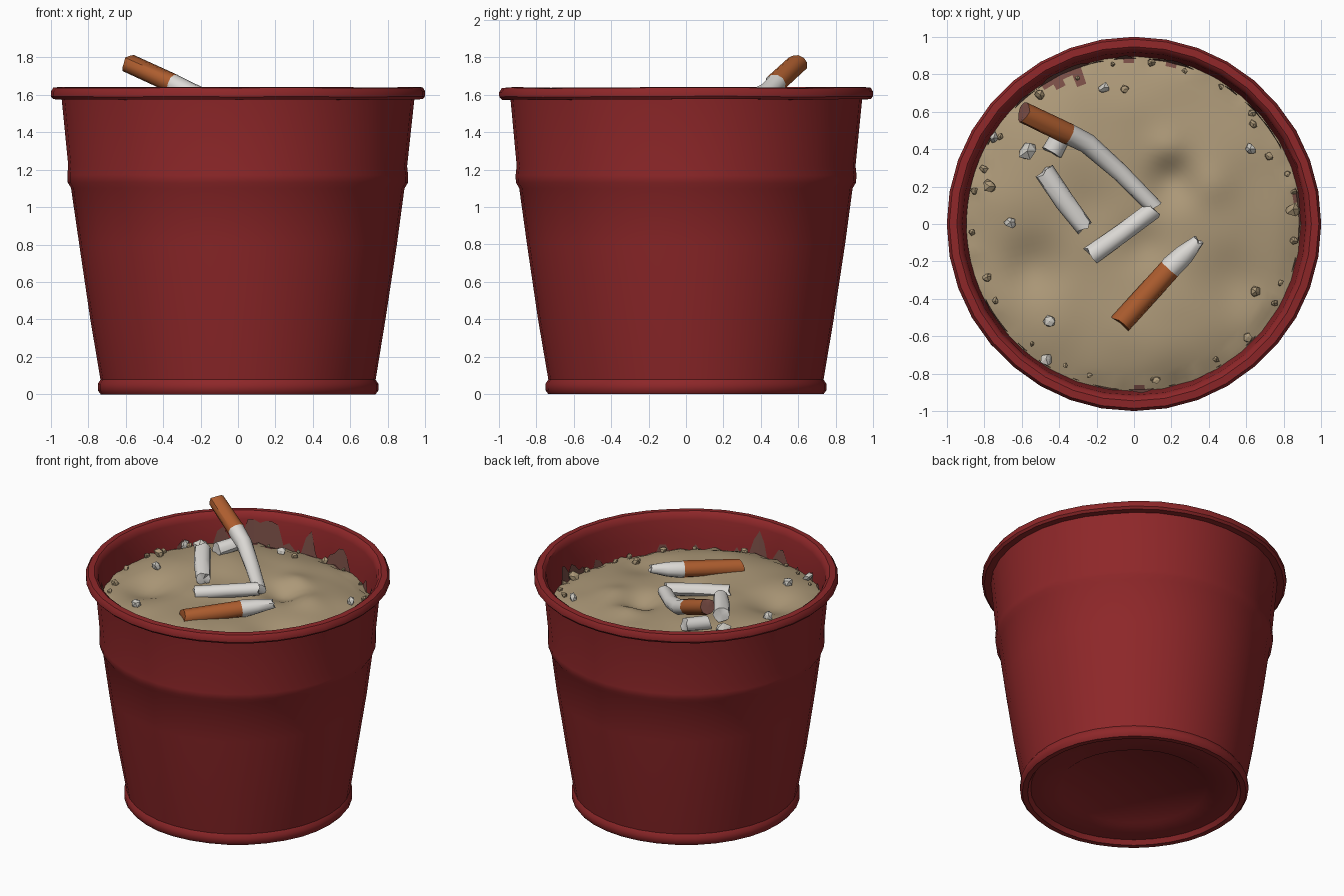
import bpy, bmesh, math, random
from mathutils import Vector, noise

random.seed(4)
if "Cube" in bpy.data.objects:
    bpy.data.objects.remove(bpy.data.objects["Cube"])


def material(name, r, g, b):
    m = bpy.data.materials.new(name)
    m.use_nodes = True
    m.diffuse_color = (r, g, b, 1)
    m.node_tree.nodes["Principled BSDF"].inputs["Base Color"].default_value = (r, g, b, 1)
    return m


RED = material("red plastic", .27, .02, .022)
SAND = material("sand", .42, .32, .19)
DUST = material("reddish dust", .19, .075, .06)
PAPER = material("white paper", .72, .70, .67)
FILTER = material("orange filter", .42, .11, .028)
TIP = material("stained filter end", .2, .075, .06)
GRIT = material("pale grit", .62, .60, .55)


def finish(name, bm, mats, angle=40):
    me = bpy.data.meshes.new(name)
    bm.to_mesh(me)
    bm.free()
    for m in mats:
        me.materials.append(m)
    ob = bpy.data.objects.new(name, me)
    bpy.context.collection.objects.link(ob)
    if angle:
        bpy.ops.object.select_all(action="DESELECT")
        ob.select_set(True)
        bpy.context.view_layer.objects.active = ob
        bpy.ops.object.shade_smooth_by_angle(angle=math.radians(angle))
    return ob


def bridge(bm, a, b, mat=0):
    n = len(a)
    faces = [bm.faces.new((a[i], a[(i + 1) % n], b[(i + 1) % n], b[i])) for i in range(n)]
    for f in faces:
        f.material_index = mat
    return faces


def polar(r, a, z):
    return Vector((r * math.cos(a), r * math.sin(a), z))


# Bucket: one turned profile from the recessed base, over the rim, down the inside
profile = [(.48, .045), (.5, .03), (.68, .03), (.7, 0), (.735, 0), (.75, .02), (.75, .055),
           (.735, .078), (.79, .4), (.85, .8), (.89, 1.1), (.908, 1.13), (.91, 1.17),
           (.905, 1.22), (.94, 1.575), (.985, 1.575), (1, 1.59), (1, 1.615), (.985, 1.637),
           (.945, 1.64), (.925, 1.625), (.915, 1.59), (.9, 1.45), (.88, 1.25)]
SIDES = 36
bm = bmesh.new()
rings = []
for r, z in profile:
    ring = []
    for i in range(SIDES):
        a = math.tau * i / SIDES
        dent = .005 * noise.noise(polar(2.5, a, z * 4))
        ring.append(bm.verts.new(polar(min(r + dent, 1), a, max(z + dent * (z > .1), 0))))
    rings.append(ring)
for low, high in zip(rings, rings[1:]):
    bridge(bm, low, high)
bm.faces.new(rings[0][::-1])
finish("bucket", bm, [RED], 38)

# Sand: a low mound with soft hollows and humps (x, y, width, height)
bumps = [(.2, .24, .13, -.06), (.18, .4, .1, .03), (.42, .22, .12, .03), (-.55, -.25, .16, -.07),
         (.55, -.3, .17, -.05), (.1, -.6, .25, .03), (-.4, .35, .25, .03), (.05, -.12, .12, -.03)]


def sand_height(x, y):
    r = math.hypot(x, y)
    z = 1.47 - .04 * x - .07 * (r / .89) ** 5
    for bx, by, w, h in bumps:
        z += h * math.exp(-((x - bx) ** 2 + (y - by) ** 2) / (w * w))
    return z + .012 * noise.noise(Vector((x * 4, y * 4, 1)))


def dust_amount(a):
    return noise.noise(polar(1.7, a, 5)) + .6 * noise.noise(polar(9, a, 2))


SEG, LOOPS = 96, 26
bm = bmesh.new()
rings = []
for k in range(1, LOOPS + 1):
    r = .895 * k / LOOPS
    ring = []
    for i in range(SEG):
        a = math.tau * i / SEG
        p = polar(r, a, 0)
        p.z = sand_height(p.x, p.y)
        if k >= LOOPS - 1:
            p.z += .03 * noise.noise(polar(12, a, 3))
        ring.append(bm.verts.new(p))
    rings.append(ring)
centre = bm.verts.new((0, 0, sand_height(0, 0)))
for i in range(SEG):
    bm.faces.new((centre, rings[0][i], rings[0][(i + 1) % SEG]))
for k in range(LOOPS - 1):
    for f in bridge(bm, rings[k + 1], rings[k]):
        c = f.calc_center_median()
        a = math.atan2(c.y, c.x)
        f.material_index = int(c.xy.length > .93 - .18 * max(dust_amount(a) - .05, 0))
bmesh.ops.recalc_face_normals(bm, faces=bm.faces)
finish("sand", bm, [SAND, DUST], 60)

# Dust stains climbing the inner wall
bm = bmesh.new()
N = 140
for i in range(N):
    quad = []
    a0, a1 = math.tau * i / N, math.tau * (i + 1) / N
    heights = [max(0, min(.17, .4 * (dust_amount(a) - .02))) for a in (a0, a1)]
    if max(heights) < .02:
        continue
    for a, h in ((a0, 0), (a1, 0), (a1, heights[1]), (a0, heights[0])):
        p = polar(.885, a, 0)
        z = sand_height(p.x, p.y) - .03 + h + .03 * (h > 0)
        quad.append(bm.verts.new(polar(.884 + .11 * (z - 1.4), a, z)))
    bm.faces.new(quad[::-1])
bmesh.ops.remove_doubles(bm, verts=bm.verts, dist=.0005)
finish("wall_dust", bm, [DUST], 0)


# Cigarette ends: tube along a path, one material slot per section plus the caps
def stub(name, path, radii, slots, caps, squash=.9):
    bm = bmesh.new()
    pts = [Vector(p) for p in path]
    rings = []
    for i, p in enumerate(pts):
        d = (pts[min(i + 1, len(pts) - 1)] - pts[max(i - 1, 0)]).normalized()
        side = d.cross(Vector((0, 0, 1))).normalized()
        up = side.cross(d)
        ring = []
        for j in range(10):
            t = math.tau * j / 10
            w = radii[i] * random.uniform(.93, 1.05)
            jag = d * random.uniform(-.012, .012) if i in (0, len(pts) - 1) else Vector()
            ring.append(bm.verts.new(p + jag + side * math.cos(t) * w + up * math.sin(t) * w * squash))
        rings.append(ring)
    for a, b, s in zip(rings, rings[1:], slots):
        bridge(bm, a, b, s)
    for ring, s in ((rings[0], caps[0]), (rings[-1], caps[1])):
        mid = bm.verts.new(sum((v.co for v in ring), Vector()) / len(ring))
        for j in range(len(ring)):
            bm.faces.new((ring[j], ring[(j + 1) % len(ring)], mid)).material_index = s
    bmesh.ops.recalc_face_normals(bm, faces=bm.faces)
    finish(name, bm, [PAPER, FILTER, TIP], 45)


stub("bent_cigarette", [(.11, .09, 1.5), (-.08, .28, 1.54), (-.25, .43, 1.61), (-.34, .475, 1.655),
                        (-.35, .48, 1.66), (-.59, .595, 1.768)],
     [.045, .05, .056, .058, .06, .058], [0, 0, 0, 0, 1], (0, 2))
stub("front_cigarette", [(-.07, -.53, 1.485), (.19, -.24, 1.51), (.2, -.23, 1.51), (.27, -.165, 1.52),
                         (.345, -.09, 1.53)],
     [.062, .062, .062, .055, .032], [1, 0, 0, 0], (1, 0))
stub("middle_stub", [(-.23, -.17, 1.485), (-.06, -.05, 1.5), (.11, .08, 1.51)], [.052, .05, .048], [0, 0], (0, 0))
stub("left_stub", [(-.48, .28, 1.56), (-.37, .12, 1.54), (-.265, -.02, 1.52)], [.056, .056, .05], [0, 0], (0, 0))
stub("short_stub", [(-.44, .38, 1.53), (-.36, .53, 1.55)], [.055, .05], [0], (0, 0))


# Grit: crumpled pebbles resting on the sand
def pebble(name, x, y, size, mat):
    bm = bmesh.new()
    bmesh.ops.create_icosphere(bm, subdivisions=1, radius=size)
    for v in bm.verts:
        v.co = v.co * random.uniform(.6, 1.25) + Vector((x, y, sand_height(x, y) + size * .5))
    finish(name, bm, [mat], 0)


pale = [(-.57, .39, .05), (-.66, .01, .033), (.62, .4, .033), (-.47, -.72, .034), (-.16, .73, .03),
        (-.75, .46, .033), (-.45, -.52, .033)]
for i, (x, y, s) in enumerate(pale):
    pebble(f"pale_grit_{i + 1}", x, y, s, GRIT)
tan = [(-.77, .2, .04), (.85, .08, .04), (.65, -.36, .028), (-.5, .69, .03), (-.05, .72, .022), (.72, .36, .025)]
for i, (x, y, s) in enumerate(tan):
    pebble(f"sand_lump_{i + 1}", x, y, s, SAND)
for i in range(26):
    p = polar(random.uniform(.83, .87), math.tau * (i + random.random()) / 26, 0)
    pebble(f"edge_crumb_{i + 1}", p.x, p.y, random.uniform(.012, .026), SAND)
